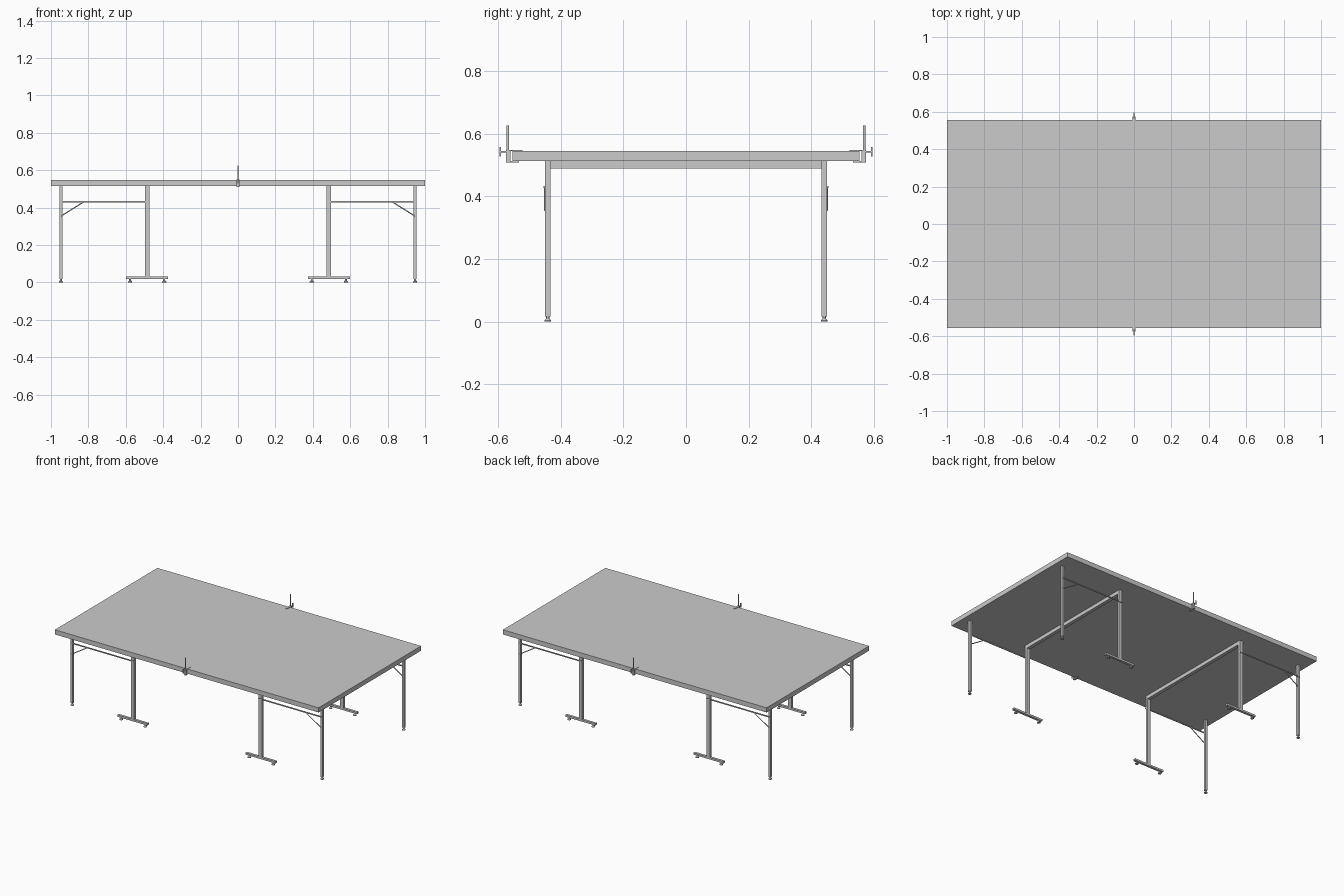
import bpy, math
from mathutils import Vector

if "Cube" in bpy.data.objects:
    bpy.data.objects.remove(bpy.data.objects["Cube"])


def box(name, x, y, z):
    """Box from (min, max) ranges on each axis."""
    bpy.ops.mesh.primitive_cube_add(
        size=1, location=[(a + b) / 2 for a, b in (x, y, z)])
    o = bpy.context.object
    o.name = name
    o.scale = [abs(b - a) for a, b in (x, y, z)]
    bpy.ops.object.transform_apply(location=False, rotation=False, scale=True)
    return o


def rod(name, a, b, r1, r2=None, sides=16):
    """Round bar or cone from point a to point b."""
    a, b = Vector(a), Vector(b)
    d = b - a
    bpy.ops.mesh.primitive_cone_add(
        vertices=sides, radius1=r1, radius2=r1 if r2 is None else r2,
        depth=d.length, location=(a + b) / 2,
        rotation=d.to_track_quat('Z', 'Y').to_euler())
    o = bpy.context.object
    o.name = name
    bpy.ops.object.shade_smooth_by_angle(angle=math.radians(40))
    return o


def foot_pad(name, x, y):
    rod(name + "_disc", (x, y, 0), (x, y, 0.004), 0.011)
    rod(name + "_cone", (x, y, 0.004), (x, y, 0.011), 0.011, 0.005)
    rod(name + "_stem", (x, y, 0.011), (x, y, 0.019), 0.005)


# Table top
box("table_top", (-1, 1), (-0.555, 0.555), (0.514, 0.546))

for sx in (-1, 1):
    # Crossbar of the inner U frame
    box("inner_crossbar", (sx * 0.472, sx * 0.496), (-0.45, 0.45), (0.49, 0.514))
    for sy in (-1, 1):
        y = (sy * 0.433, sy * 0.450)
        yc = sy * 0.4415
        # Outer leg with levelling pad
        box("outer_leg", (sx * 0.939, sx * 0.955), y, (0.017, 0.515))
        foot_pad("outer_pad", sx * 0.947, yc)
        # Inner leg with foot bar and two pads
        box("inner_leg", (sx * 0.472, sx * 0.496), y, (0.028, 0.514))
        box("foot_bar", (sx * 0.373, sx * 0.599), y, (0.017, 0.030))
        for px in (0.394, 0.577):
            foot_pad("inner_pad", sx * px, yc)
        # Horizontal link and diagonal brace
        yl = sy * 0.452
        box("link_bar", (sx * 0.472, sx * 0.948),
            (sy * 0.449, sy * 0.455), (0.427, 0.434))
        rod("brace", (sx * 0.945, yl - sy * 0.002, 0.355),
            (sx * 0.825, yl - sy * 0.002, 0.430), 0.003, sides=8)

for sy in (-1, 1):
    # Net post and its C-shaped clamp
    box("clamp_block", (-0.007, 0.007), (sy * 0.561, sy * 0.575), (0.510, 0.549))
    box("clamp_upper_jaw", (-0.007, 0.007), (sy * 0.523, sy * 0.575), (0.545, 0.549))
    box("clamp_lower_jaw", (-0.007, 0.007), (sy * 0.533, sy * 0.575), (0.509, 0.514))
    rod("net_post", (0, sy * 0.569, 0.53), (0, sy * 0.569, 0.626), 0.004)
    # Clamp screw with a wing handle
    rod("clamp_screw", (0, sy * 0.57, 0.543), (0, sy * 0.596, 0.543), 0.003)
    box("screw_handle", (-0.003, 0.003), (sy * 0.591, sy * 0.595), (0.528, 0.558))
